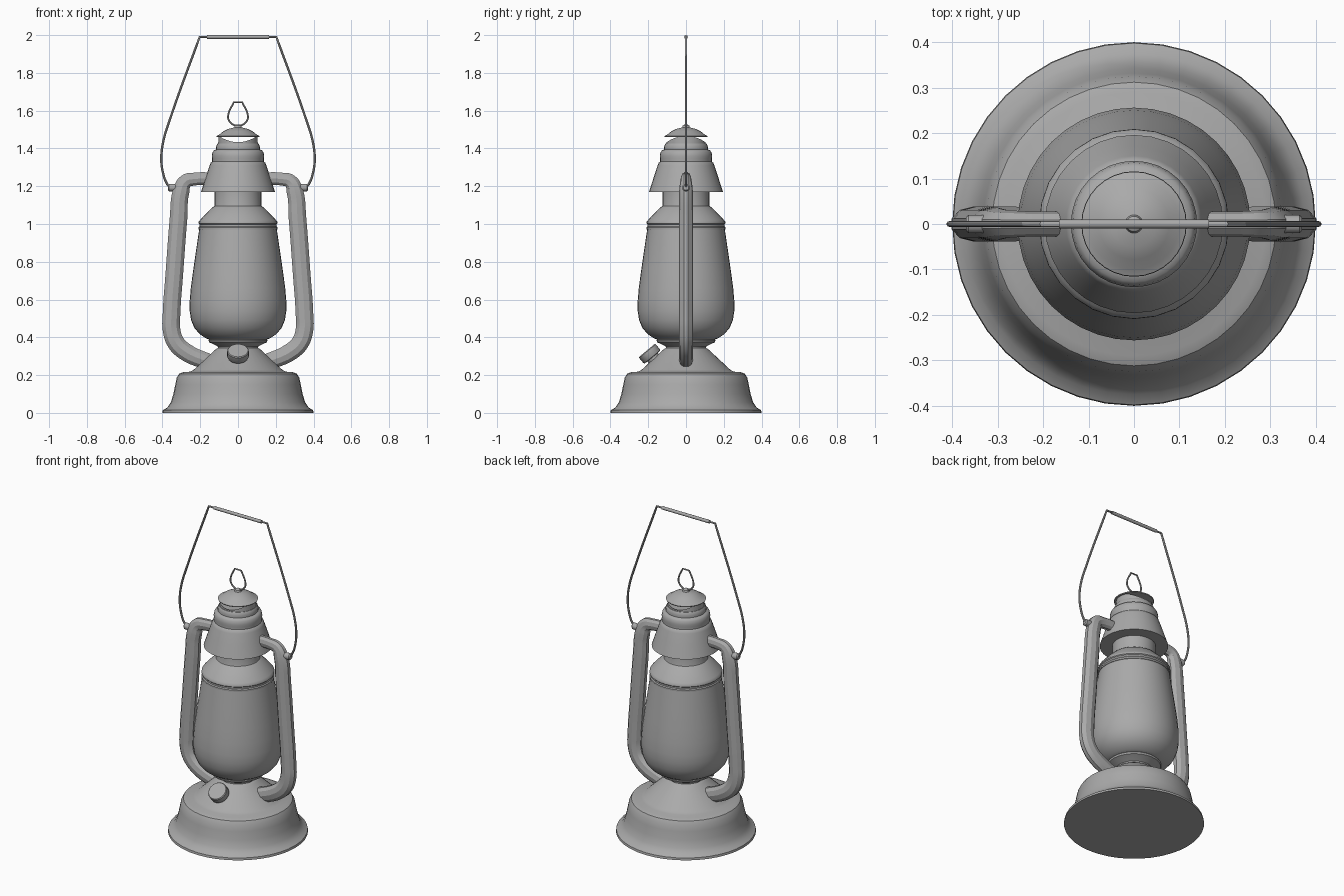
import bpy, bmesh, math
from mathutils import Vector

if "Cube" in bpy.data.objects:
    bpy.data.objects.remove(bpy.data.objects["Cube"], do_unlink=True)

GREY = (0.4, 0.4, 0.4, 1)
metal = bpy.data.materials.new("grey_metal")
metal.use_nodes = True
metal.diffuse_color = GREY
metal.node_tree.nodes["Principled BSDF"].inputs["Base Color"].default_value = GREY


def finish(obj, angle=35):
    bpy.ops.object.select_all(action='DESELECT')
    obj.select_set(True)
    bpy.context.view_layer.objects.active = obj
    if obj.type == 'CURVE':
        bpy.ops.object.convert(target='MESH')
        obj = bpy.context.object
    obj.data.materials.clear()
    obj.data.materials.append(metal)
    bpy.ops.object.shade_smooth_by_angle(angle=math.radians(angle))
    return obj


def lathe(name, profile, sides=32, cap=True):
    """Revolve (radius, height) pairs around z, closing both ends if asked."""
    bm = bmesh.new()
    rings = []
    for r, z in profile:
        rings.append([bm.verts.new((r * math.cos(math.tau * i / sides),
                                    r * math.sin(math.tau * i / sides), z))
                      for i in range(sides)])
    for a, b in zip(rings, rings[1:]):
        for i in range(sides):
            j = (i + 1) % sides
            bm.faces.new((a[i], a[j], b[j], b[i]))
    if cap:
        bm.faces.new(rings[0][::-1])
        bm.faces.new(rings[-1])
    bm.normal_update()
    mesh = bpy.data.meshes.new(name)
    bm.to_mesh(mesh)
    bm.free()
    obj = bpy.data.objects.new(name, mesh)
    bpy.context.collection.objects.link(obj)
    return finish(obj)


def tube(name, points, radius, cyclic=False, sharp=(), flat=1.0, detail=8, sides=3):
    """Sweep a round section through (x, z, thickness) points in the xz plane."""
    curve = bpy.data.curves.new(name, 'CURVE')
    curve.dimensions = '3D'
    curve.bevel_depth = radius
    curve.bevel_resolution = sides
    curve.resolution_u = detail
    curve.use_fill_caps = True
    spline = curve.splines.new('BEZIER')
    spline.bezier_points.add(len(points) - 1)
    spline.use_cyclic_u = cyclic
    for i, (bp, p) in enumerate(zip(spline.bezier_points, points)):
        bp.co = (p[0], 0, p[1])
        bp.radius = p[2] if len(p) > 2 else 1
        kind = 'VECTOR' if i in sharp else 'AUTO'
        bp.handle_left_type = bp.handle_right_type = kind
    obj = bpy.data.objects.new(name, curve)
    obj.scale.y = flat
    bpy.context.collection.objects.link(obj)
    return finish(obj)


def rod(name, start, axis, profile, sides=20):
    """Lathe a profile, then lay it along an axis."""
    obj = lathe(name, profile, sides)
    obj.rotation_mode = 'QUATERNION'
    obj.rotation_quaternion = Vector((0, 0, 1)).rotation_difference(Vector(axis))
    obj.location = start
    return obj


# Fuel tank with flared foot and conical top
lathe("fuel_tank", [(0.4, 0), (0.398, 0.014), (0.375, 0.028), (0.356, 0.055),
                    (0.342, 0.1), (0.332, 0.15), (0.325, 0.185), (0.312, 0.207),
                    (0.29, 0.216), (0.255, 0.218), (0.235, 0.228), (0.12, 0.335),
                    (0.105, 0.345)], 40)

# Burner collar below the globe
lathe("burner_collar", [(0.105, 0.335), (0.108, 0.352), (0.135, 0.366),
                        (0.153, 0.374), (0.156, 0.384), (0.148, 0.392)])

# Globe
lathe("globe", [(0.145, 0.385), (0.17, 0.395), (0.203, 0.417), (0.231, 0.45),
                (0.248, 0.49), (0.256, 0.54), (0.256, 0.59), (0.25, 0.66),
                (0.238, 0.75), (0.222, 0.86), (0.205, 0.975)], 40)

# Globe retaining plate and inner chimney
lathe("globe_plate", [(0.2, 0.968), (0.209, 0.972), (0.209, 0.982), (0.204, 0.988),
                      (0.204, 0.998), (0.209, 1.003), (0.208, 1.012), (0.2, 1.022),
                      (0.18, 1.045), (0.14, 1.085), (0.126, 1.094),
                      (0.124, 1.1), (0.124, 1.18)], 28)

# Hood with stepped crown
lathe("hood", [(0.196, 1.17), (0.194, 1.176), (0.17, 1.25), (0.15, 1.31),
               (0.144, 1.325), (0.137, 1.33), (0.137, 1.345), (0.139, 1.36),
               (0.135, 1.38), (0.127, 1.39), (0.116, 1.394), (0.116, 1.408),
               (0.112, 1.42), (0.108, 1.426)])

# Vent collar, scooped at front and back
vent = lathe("vent_collar", [(0.105, 1.42), (0.103, 1.465)], 48, cap=False)
for v in vent.data.vertices:
    if v.co.z > 1.44:
        v.co.z = 1.433 + 0.034 * (v.co.x / 0.103) ** 2

# Domed cap and its knob
lathe("chimney_cap", [(0.113, 1.461), (0.115, 1.466), (0.1, 1.473), (0.078, 1.49),
                      (0.05, 1.504), (0.02, 1.511), (0.017, 1.521), (0.008, 1.527)])

# Lifting loop
tube("lifting_loop", [(-0.016, 1.522), (-0.048, 1.548), (-0.052, 1.575), (-0.022, 1.645),
                      (0.022, 1.645), (0.052, 1.575), (0.048, 1.548), (0.016, 1.522)],
     0.005, cyclic=True, sharp=(3, 4))

# Side frame tubes and bail ears
for side, word in ((1, "left"), (-1, "right")):
    path = [(0.11, 1.238, 0.72), (0.23, 1.238, 0.72), (0.278, 1.225, 0.8),
            (0.301, 1.175, 0.95), (0.315, 1.03), (0.336, 0.75), (0.352, 0.52),
            (0.352, 0.44), (0.328, 0.37), (0.27, 0.318), (0.19, 0.282, 0.95),
            (0.12, 0.26, 0.9)]
    tube(word + "_frame_tube", [(side * p[0], *p[1:]) for p in path],
         0.049, flat=0.78, detail=5)
    rod(word + "_bail_ear", (side * 0.32, 0, 1.193), (side, 0, 0),
        [(0.02, 0), (0.02, 0.044), (0.014, 0.05)])

# Bail wire and grip
half = [(0.36, 1.193), (0.377, 1.215), (0.398, 1.275), (0.406, 1.35), (0.395, 1.44),
        (0.36, 1.555), (0.203, 1.99)]
n = len(half)
tube("bail_wire", half + [(-x, z) for x, z in reversed(half)], 0.0065, sharp=(n - 1, n))
rod("bail_grip", (-0.165, 0, 1.99), (1, 0, 0), [(0.01, 0), (0.01, 0.33)], 12)

# Filler neck and cap on the front of the tank
rod("filler_cap", (0, -0.14, 0.25), (0, -0.64, 0.77),
    [(0.036, 0), (0.036, 0.058), (0.054, 0.06), (0.057, 0.065), (0.057, 0.1),
     (0.053, 0.105)], 24)
